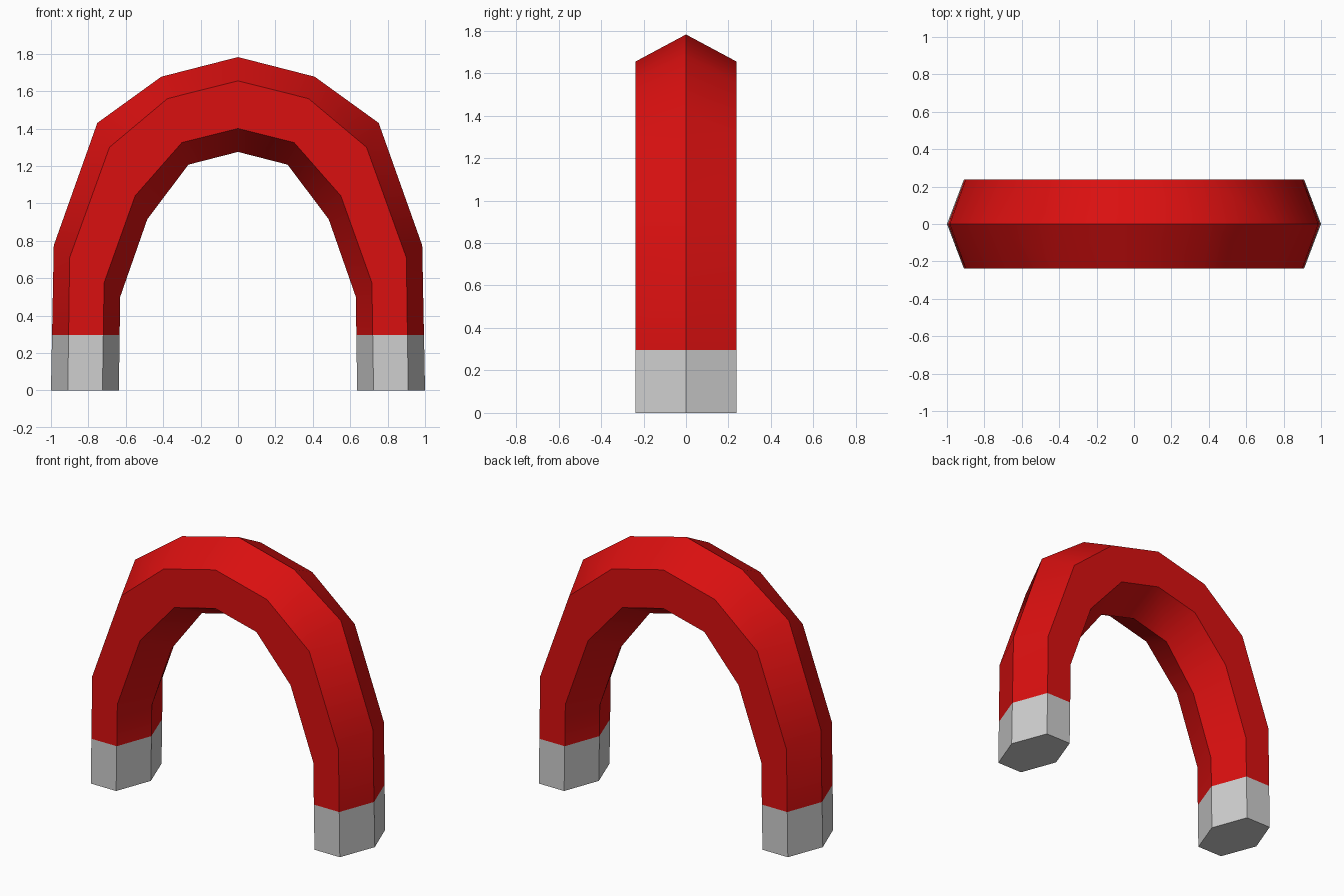
import bpy, bmesh, math

if "Cube" in bpy.data.objects:
    bpy.data.objects.remove(bpy.data.objects["Cube"])

def material(name, rgb):
    m = bpy.data.materials.new(name)
    m.diffuse_color = (*rgb, 1)
    m.use_nodes = True
    m.node_tree.nodes["Principled BSDF"].inputs["Base Color"].default_value = m.diffuse_color
    return m

HALF_DEPTH = 0.237
TIP = 0.297  # height of the bare metal tips

# Right half of each lengthwise edge, from the foot up to the crown (x, z)
outer_ridge = [(1.0, 0), (0.985, 0.775), (0.752, 1.43), (0.41, 1.677), (0, 1.782)]
outer_edge = [(0.91, 0), (0.90, 0.71), (0.687, 1.30), (0.377, 1.56), (0, 1.655)]
inner_edge = [(0.725, 0), (0.716, 0.575), (0.55, 1.04), (0.30, 1.325), (0, 1.40)]
inner_ridge = [(0.637, 0), (0.63, 0.50), (0.485, 0.915), (0.265, 1.207), (0, 1.275)]

def full_arch(half):
    return half + [(-x, z) for x, z in reversed(half[:-1])]

# Hexagonal section swept along the arch
rails = [(outer_ridge, 0), (outer_edge, HALF_DEPTH), (inner_edge, HALF_DEPTH),
         (inner_ridge, 0), (inner_edge, -HALF_DEPTH), (outer_edge, -HALF_DEPTH)]
bm = bmesh.new()
rows = [[bm.verts.new((x, y, z)) for x, z in full_arch(half)] for half, y in rails]
n = len(rows[0])
for a, b in zip(rows, rows[1:] + rows[:1]):
    for i in range(n - 1):
        bm.faces.new((a[i], a[i + 1], b[i + 1], b[i]))
for end in (0, n - 1):
    bm.faces.new([row[end] for row in rows])

# Cut the colour line, then colour by height
bmesh.ops.bisect_plane(bm, geom=bm.verts[:] + bm.edges[:] + bm.faces[:],
                       plane_co=(0, 0, TIP), plane_no=(0, 0, 1))
bmesh.ops.recalc_face_normals(bm, faces=bm.faces[:])
for f in bm.faces:
    f.material_index = 1 if f.calc_center_median().z < TIP else 0

mesh = bpy.data.meshes.new("horseshoe_magnet")
bm.to_mesh(mesh)
bm.free()
mesh.materials.append(material("red paint", (0.70, 0.005, 0.005)))
mesh.materials.append(material("bare metal", (0.62, 0.62, 0.62)))
magnet = bpy.data.objects.new("horseshoe_magnet", mesh)
bpy.context.collection.objects.link(magnet)

# Smooth along the arch, crisp along the ridges
bpy.context.view_layer.objects.active = magnet
magnet.select_set(True)
bpy.ops.object.shade_smooth_by_angle(angle=math.radians(40))
